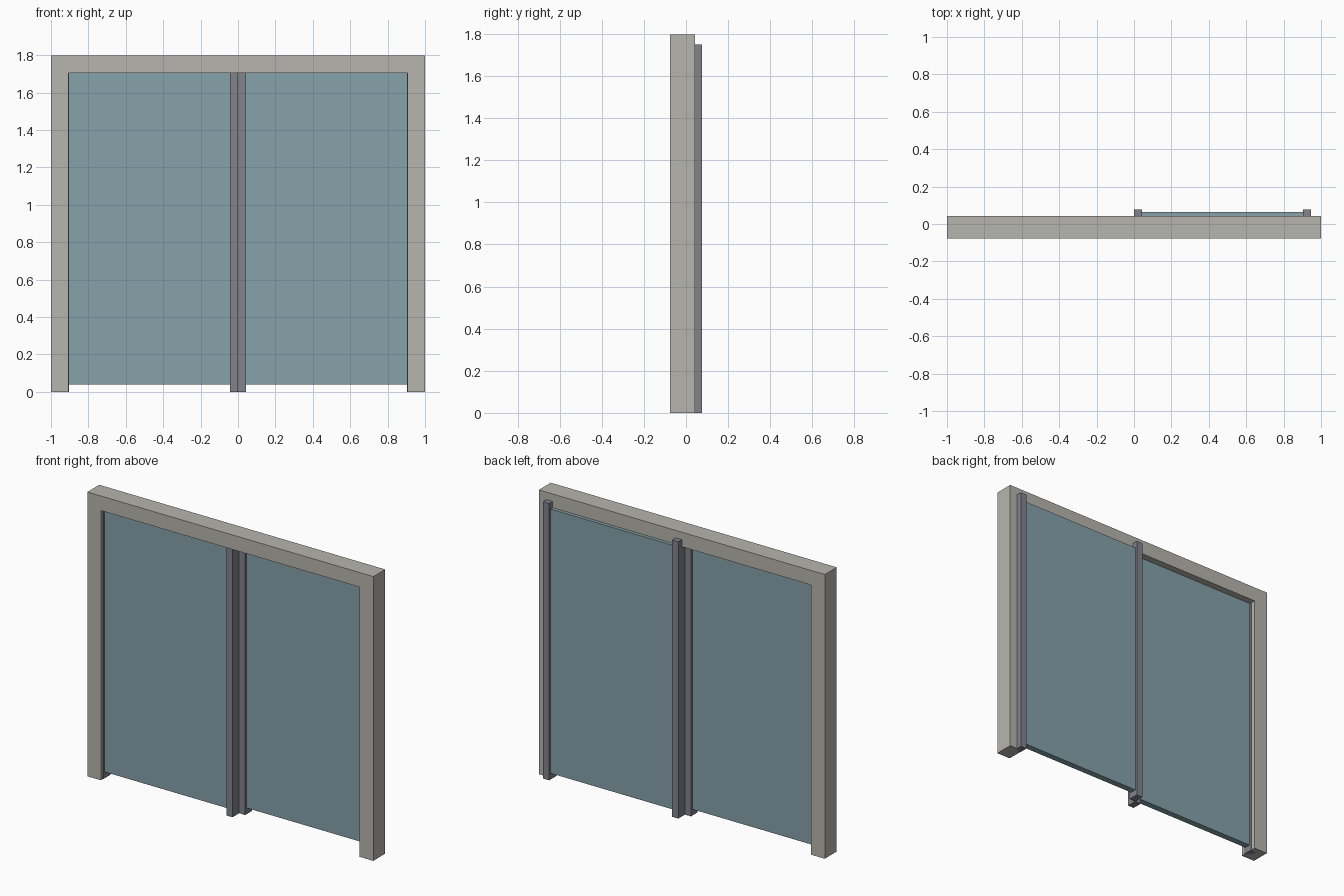
import bpy
import bmesh

cube = bpy.data.objects.get("Cube")
if cube:
    bpy.data.objects.remove(cube, do_unlink=True)


def material(name, rgb):
    mat = bpy.data.materials.new(name)
    mat.use_nodes = True
    mat.diffuse_color = (*rgb, 1)
    mat.node_tree.nodes["Principled BSDF"].inputs["Base Color"].default_value = (*rgb, 1)
    return mat


stone = material("warm_grey_frame", (0.47, 0.46, 0.42))
metal = material("dark_grey_metal", (0.22, 0.23, 0.26))
glass = material("blue_grey_glass", (0.24, 0.36, 0.40))


def extrude_profile(name, outline, y0, y1, mat):
    """Extrude an x-z outline from y0 to y1."""
    bm = bmesh.new()
    face = bm.faces.new([bm.verts.new((x, y0, z)) for x, z in outline])
    new = bmesh.ops.extrude_face_region(bm, geom=[face])["geom"]
    moved = [v for v in new if isinstance(v, bmesh.types.BMVert)]
    bmesh.ops.translate(bm, verts=moved, vec=(0, y1 - y0, 0))
    bmesh.ops.recalc_face_normals(bm, faces=bm.faces)
    mesh = bpy.data.meshes.new(name)
    bm.to_mesh(mesh)
    bm.free()
    mesh.materials.append(mat)
    obj = bpy.data.objects.new(name, mesh)
    bpy.context.collection.objects.link(obj)
    return obj


def box(name, x0, x1, y0, y1, z0, z1, mat):
    return extrude_profile(name, [(x0, z0), (x1, z0), (x1, z1), (x0, z1)], y0, y1, mat)


# Door surround, open at the floor
W, H = 1.0, 1.797
IN, TOP = 0.905, 1.705
extrude_profile("door_frame",
                [(-W, 0), (-IN, 0), (-IN, TOP), (IN, TOP),
                 (IN, 0), (W, 0), (W, H), (-W, H)],
                -0.077, 0.042, stone)

# Two sliding panels on neighbouring tracks
POST, END, DEPTH = 0.043, 0.946, 0.066
for name, side, back in (("rear_panel", 1, 0.077), ("front_panel", -1, 0.011)):
    front = back - DEPTH
    for part, start in (("centre_post", 0), ("outer_post", END - POST)):
        xs = sorted((side * start, side * (start + POST)))
        box(f"{name}_{part}", *xs, front, back, 0, 1.75, metal)
    xs = sorted((side * POST, side * (END - POST)))
    # Extend the pane slightly into the outer post so no gap shows
    xs = [x + side * 0.004 if abs(x) > 0.5 else x for x in xs]
    box(f"{name}_glass", *xs, front + 0.013, back - 0.013, 0.04, 1.71, glass)
